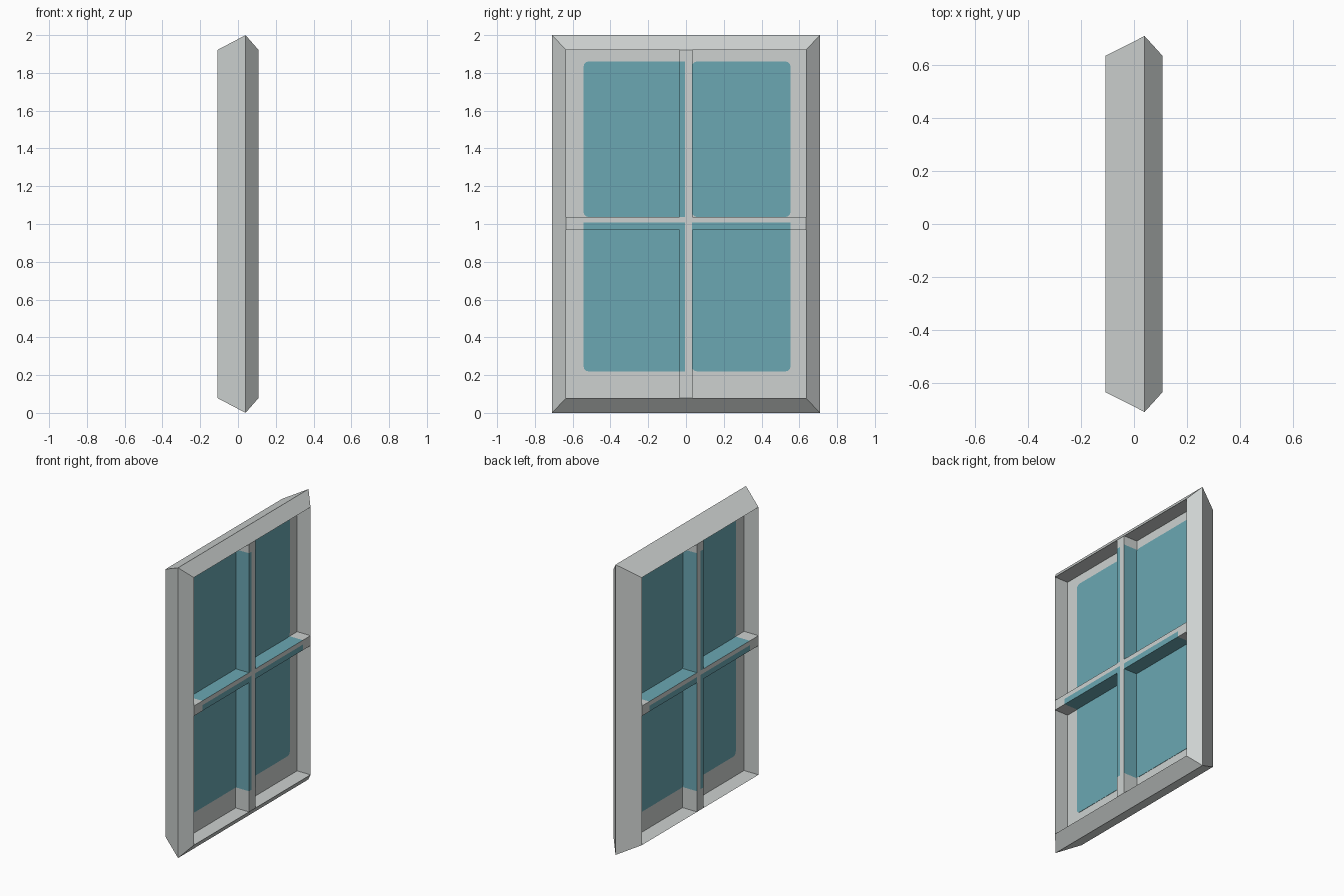
import bpy, bmesh, math
from mathutils import Vector

if "Cube" in bpy.data.objects:
    bpy.data.objects.remove(bpy.data.objects["Cube"])


def material(name, rgb):
    m = bpy.data.materials.new(name)
    m.diffuse_color = (*rgb, 1)
    m.use_nodes = True
    m.node_tree.nodes["Principled BSDF"].inputs["Base Color"].default_value = m.diffuse_color
    return m


GREY = material("pale grey paint", (0.61, 0.64, 0.63))
TEAL = material("teal glass", (0.145, 0.39, 0.45))

# Main sizes
HX, IN_Y, OUT_Y = 0.108, 0.635, 0.71
RIDGE_X, PANE_X, LIP = 0.04, 0.004, 0.078
Y_CELLS = [(-0.542, -0.005), (0.032, 0.553)]
Z_CELLS = [(0.22, 1.007), (1.037, 1.86)]


def finish(bm, name, mats):
    bmesh.ops.recalc_face_normals(bm, faces=bm.faces)
    mesh = bpy.data.meshes.new(name)
    bm.to_mesh(mesh)
    bm.free()
    for m in mats:
        mesh.materials.append(m)
    ob = bpy.data.objects.new(name, mesh)
    bpy.context.collection.objects.link(ob)
    return ob


def box(lo, hi):
    bm = bmesh.new()
    bmesh.ops.create_cube(bm, size=1)
    lo, hi = Vector(lo), Vector(hi)
    for v in bm.verts:
        v.co = (lo + hi) / 2 + v.co * (hi - lo)
    return bm


# Outer frame: three rectangular loops joined into a ridged ring
bm = bmesh.new()
loops = []
for x, hy, inset in ((-HX, IN_Y, LIP), (RIDGE_X, OUT_Y, 0), (HX, IN_Y, LIP)):
    loops.append([bm.verts.new((x, sy * hy, 1 + sz * (1 - inset)))
                  for sy, sz in ((-1, -1), (1, -1), (1, 1), (-1, 1))])
for k in range(3):
    a, b = loops[k], loops[(k + 1) % 3]
    for i in range(4):
        j = (i + 1) % 4
        bm.faces.new((a[i], a[j], b[j], b[i]))
finish(bm, "window_frame", [GREY])

# Backing pane with the grey border
finish(box((PANE_X - 0.002, -IN_Y, LIP), (PANE_X + 0.002, IN_Y, 2 - LIP)),
       "pane_border", [GREY])

# Four glass plates with rounded corners
for zi, (z0, z1) in enumerate(Z_CELLS):
    for yi, (y0, y1) in enumerate(Y_CELLS):
        bm = box((PANE_X - 0.004, y0, z0), (PANE_X + 0.004, y1, z1))
        edges = [e for e in bm.edges
                 if abs(e.verts[0].co.x - e.verts[1].co.x) > 0.001]
        bmesh.ops.bevel(bm, geom=edges, offset=0.025, segments=3,
                        profile=0.5, affect='EDGES')
        finish(bm, ("lower", "upper")[zi] + ("_left", "_right")[yi] + "_glass",
               [TEAL])


def in_cell(value, cells):
    return any(a - 0.001 < value < b + 0.001 for a, b in cells)


# Glazing bars, cut along the glass outlines and tinted where they overlap
def bar(name, y0, y1, z0, z1):
    bm = box((-HX, y0, z0), (HX, y1, z1))
    for axis, cells in (((0, 1, 0), Y_CELLS), ((0, 0, 1), Z_CELLS)):
        for c in (v for cell in cells for v in cell):
            bmesh.ops.bisect_plane(
                bm, geom=bm.verts[:] + bm.edges[:] + bm.faces[:],
                plane_co=Vector(axis) * c, plane_no=axis)
    for f in bm.faces:
        c = f.calc_center_median()
        f.material_index = int(in_cell(c.y, Y_CELLS) and in_cell(c.z, Z_CELLS))
    finish(bm, name, [GREY, TEAL])


bar("horizontal_bar", -IN_Y, IN_Y, 0.968, 1.037)
bar("lower_vertical_bar", -0.034, 0.034, LIP, 0.968)
bar("upper_vertical_bar", -0.034, 0.034, 1.037, 2 - LIP)
